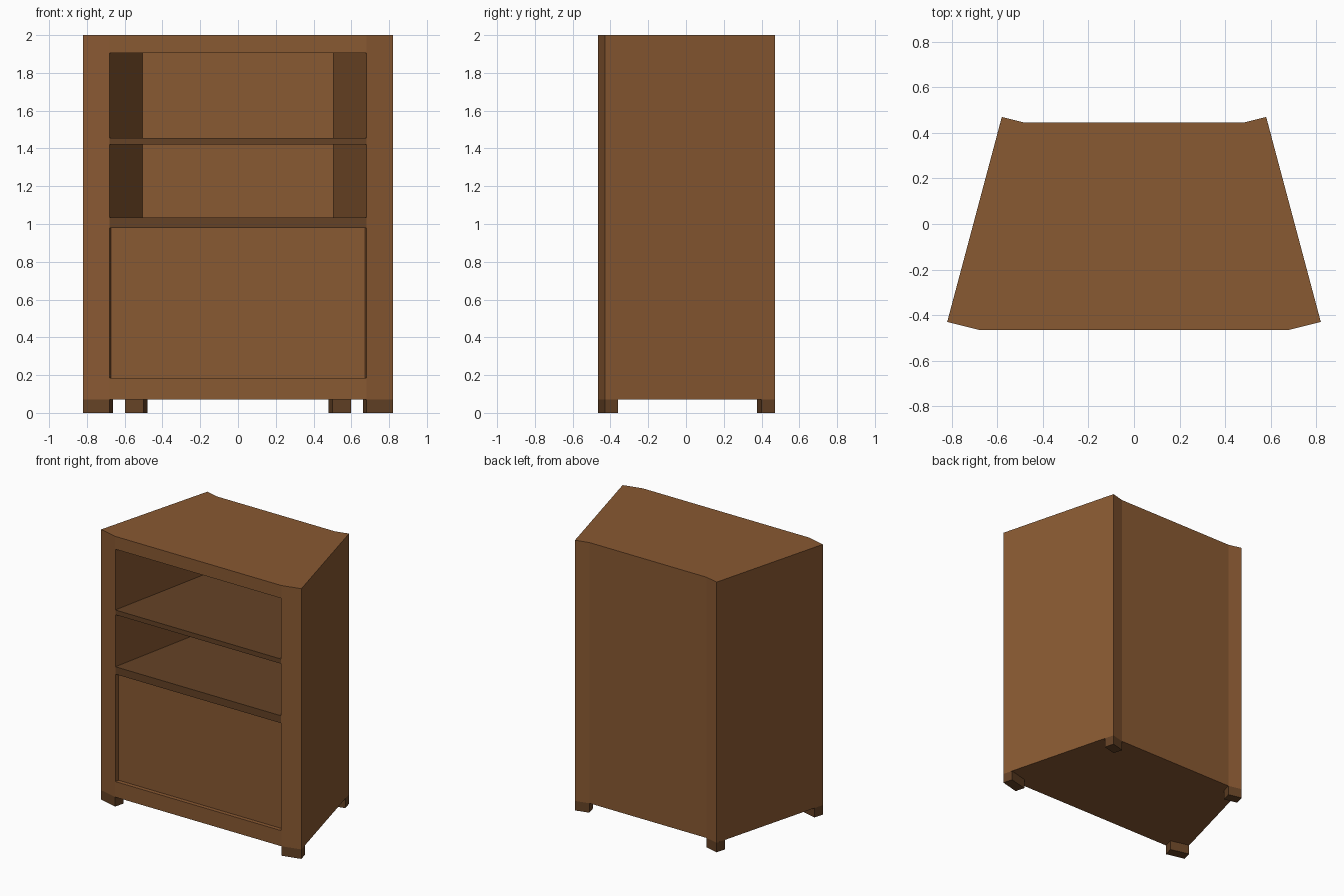
import bpy
import bmesh

if "Cube" in bpy.data.objects:
    bpy.data.objects.remove(bpy.data.objects["Cube"])


def material(name, color):
    m = bpy.data.materials.new(name)
    m.diffuse_color = (*color, 1)
    m.use_nodes = True
    m.node_tree.nodes["Principled BSDF"].inputs["Base Color"].default_value = m.diffuse_color
    return m


wood = material("wood", (0.25, 0.10, 0.032))
dark_wood = material("dark_wood", (0.13, 0.055, 0.019))


def prism(name, outline, z0, z1, mat):
    """Extrude a plan outline from z0 up to z1."""
    bm = bmesh.new()
    face = bm.faces.new([bm.verts.new((x, y, z0)) for x, y in outline])
    top = bmesh.ops.extrude_face_region(bm, geom=[face])["geom"]
    bmesh.ops.translate(bm, vec=(0, 0, z1 - z0),
                        verts=[v for v in top if isinstance(v, bmesh.types.BMVert)])
    bmesh.ops.recalc_face_normals(bm, faces=bm.faces)
    mesh = bpy.data.meshes.new(name)
    bm.to_mesh(mesh)
    bm.free()
    mesh.materials.append(mat)
    obj = bpy.data.objects.new(name, mesh)
    bpy.context.collection.objects.link(obj)
    return obj


FRONT, BACK = -0.465, 0.38


def mirrored(half):
    return half + [(-x, y) for x, y in reversed(half)]


def inner_plan(y0, y1):
    """Tapered plan of the cavity between two depths."""
    def width(y):
        return 0.679 - (y - FRONT) * 0.174 / (BACK - FRONT)
    return mirrored([(width(y0), y0), (width(y1), y1)])


# Tapered cabinet body with angled corner posts
body = prism("cabinet_body",
             mirrored([(0.68, FRONT), (0.82, -0.43), (0.58, 0.47), (0.48, 0.445)]),
             0.07, 2.0, wood)

# Front opening
cutter = prism("opening_cutter", inner_plan(-0.6, BACK), 0.185, 1.905, wood)
cutter.hide_render = True
cutter.hide_set(True)
cut = body.modifiers.new("opening", "BOOLEAN")
cut.operation = "DIFFERENCE"
cut.solver = "EXACT"
cut.object = cutter

# Shelves and recessed lower panel
prism("upper_shelf", inner_plan(FRONT, BACK), 1.42, 1.455, dark_wood)
prism("lower_shelf", inner_plan(FRONT, BACK), 0.98, 1.035, dark_wood)
prism("lower_panel", inner_plan(-0.435, -0.40), 0.185, 0.98, wood)

# Feet follow the angled corner posts
for side, s in (("right", 1), ("left", -1)):
    for end, plan in (
            ("front", [(0.82, -0.43), (0.68, -0.465), (0.661, -0.395), (0.801, -0.36)]),
            ("back", [(0.58, 0.47), (0.48, 0.445), (0.499, 0.375), (0.599, 0.40)])):
        prism(f"{end}_{side}_foot", [(s * x, y) for x, y in plan], 0, 0.07, dark_wood)
